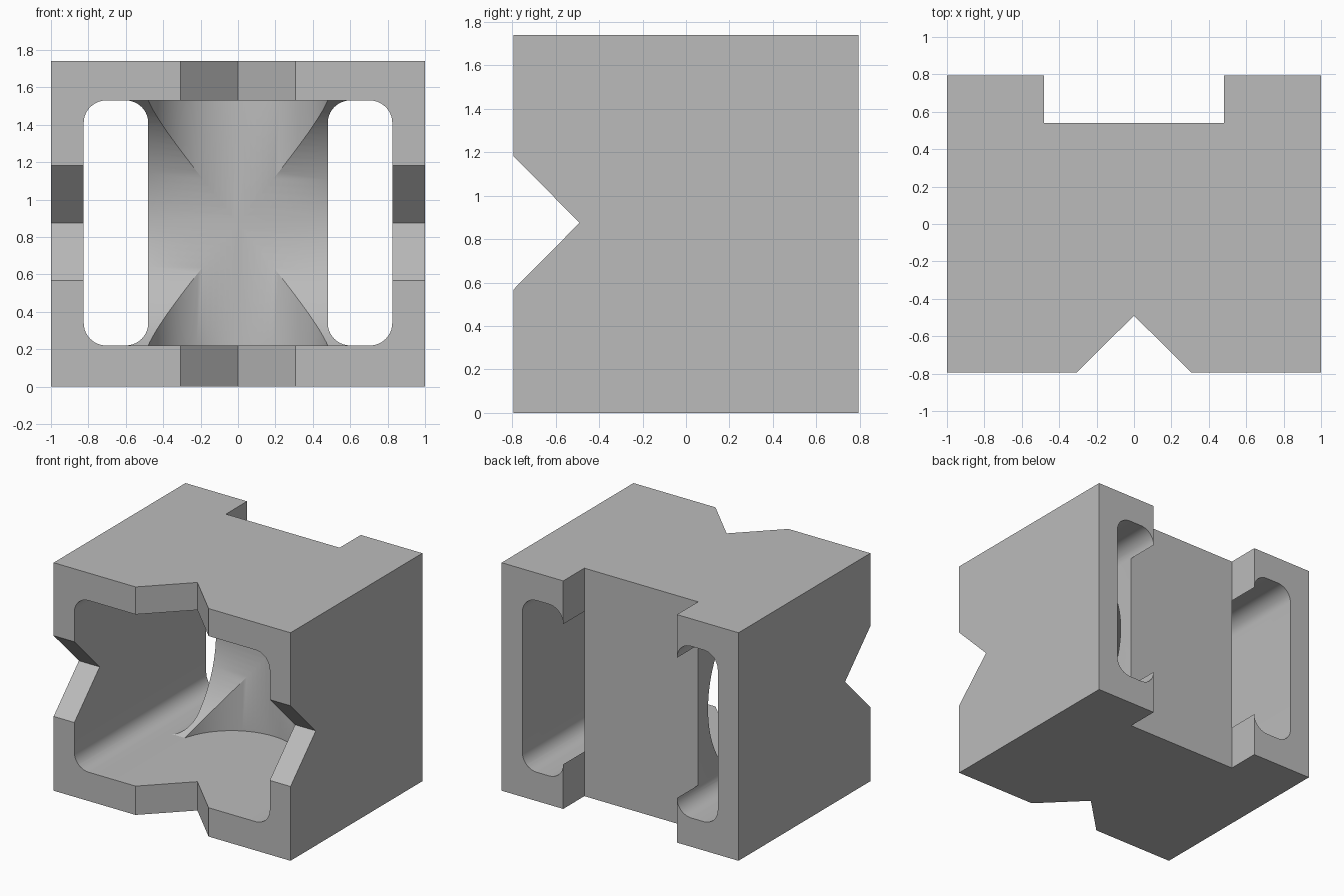
import bpy, math
from mathutils import Vector

if "Cube" in bpy.data.objects:
    bpy.data.objects.remove(bpy.data.objects["Cube"], do_unlink=True)

W, D, H = 1.0, 0.795, 1.74          # half width, half depth, height
Z0, Z1 = 0.22, 1.53                 # inside floor and ceiling
MID = (Z0 + Z1) / 2
CORE = 0.48                         # half width of the central core
SADDLE = 0.42                       # deepest y of the saddle

grey = bpy.data.materials.new("plain grey")
grey.use_nodes = True
grey.diffuse_color = (0.5, 0.5, 0.5, 1)
grey.node_tree.nodes["Principled BSDF"].inputs["Base Color"].default_value = (0.5, 0.5, 0.5, 1)


def prism(name, outline, axis, lo, hi):
    """Extrude a 2D outline along an axis: x takes (y, z), y takes (x, z), z takes (x, y)."""
    def place(p, t):
        v = list(p)
        v.insert("xyz".index(axis), t)
        return Vector(v)
    n = len(outline)
    verts = [place(p, t) for t in (lo, hi) for p in outline]
    faces = [tuple(range(n)), tuple(range(2 * n - 1, n - 1, -1))]
    faces += [(i, i + n, (i + 1) % n + n, (i + 1) % n) for i in range(n)]
    mesh = bpy.data.meshes.new(name)
    mesh.from_pydata(verts, [], faces)
    mesh.materials.append(grey)
    obj = bpy.data.objects.new(name, mesh)
    bpy.context.collection.objects.link(obj)
    # make normals consistent
    bpy.context.view_layer.objects.active = obj
    bpy.ops.object.select_all(action='DESELECT')
    obj.select_set(True)
    bpy.ops.object.mode_set(mode='EDIT')
    bpy.ops.mesh.select_all(action='SELECT')
    bpy.ops.mesh.normals_make_consistent(inside=False)
    bpy.ops.object.mode_set(mode='OBJECT')
    return obj


def rect(a0, a1, b0, b1):
    return [(a0, b0), (a1, b0), (a1, b1), (a0, b1)]


def rounded_rect(a0, a1, b0, b1, r, steps=10):
    corners = [(a1 - r, b1 - r), (a0 + r, b1 - r), (a0 + r, b0 + r), (a1 - r, b0 + r)]
    return [(cx + r * math.cos(t), cy + r * math.sin(t))
            for k, (cx, cy) in enumerate(corners)
            for t in [(k + i / steps) * math.pi / 2 for i in range(steps + 1)]]


def saddle(half, radius, steps=40):
    """Arc outline open to the front, as (across, y) pairs."""
    a = math.asin(half / radius)
    arc = [(radius * math.sin(t), SADDLE - radius + radius * math.cos(t))
           for t in [a - 2 * a * i / steps for i in range(steps + 1)]]
    return [(half, -1)] + arc + [(-half, -1)]


body = prism("block_body", rect(-W, W, -D, D), "z", 0, H)

# Side windows, back channel, crossed saddles and front notches
cutters = [prism("window_cutter", rounded_rect(*sorted((s * CORE, s * 0.825)), Z0, Z1, 0.12),
                 "y", -1, 1) for s in (-1, 1)]
cutters.append(prism("back_channel_cutter", rect(-CORE, CORE, 0.54, 1), "z", -0.1, H + 0.1))
cutters.append(prism("cross_saddle_cutter",
                     [(y, MID + z) for z, y in saddle((Z1 - Z0) / 2, 0.761)], "x", -0.65, 0.65))
cutters.append(prism("upright_saddle_cutter", saddle(CORE, 0.495), "z", Z0, Z1))
v = [(-0.505, -0.99), (0.505, -0.99), (0, -0.49)]
cutters.append(prism("end_notch_cutter", v, "z", -0.1, H + 0.1))
cutters.append(prism("side_notch_cutter", [(y, MID + x) for x, y in v], "x", -1.1, 1.1))

bpy.ops.object.select_all(action='DESELECT')
bpy.context.view_layer.objects.active = body
body.select_set(True)
for c in cutters:
    mod = body.modifiers.new(c.name, 'BOOLEAN')
    mod.operation, mod.solver, mod.object = 'DIFFERENCE', 'EXACT', c
    bpy.ops.object.modifier_apply(modifier=mod.name)
for c in cutters:
    bpy.data.objects.remove(c, do_unlink=True)

bpy.ops.object.shade_smooth_by_angle(angle=math.radians(30))
